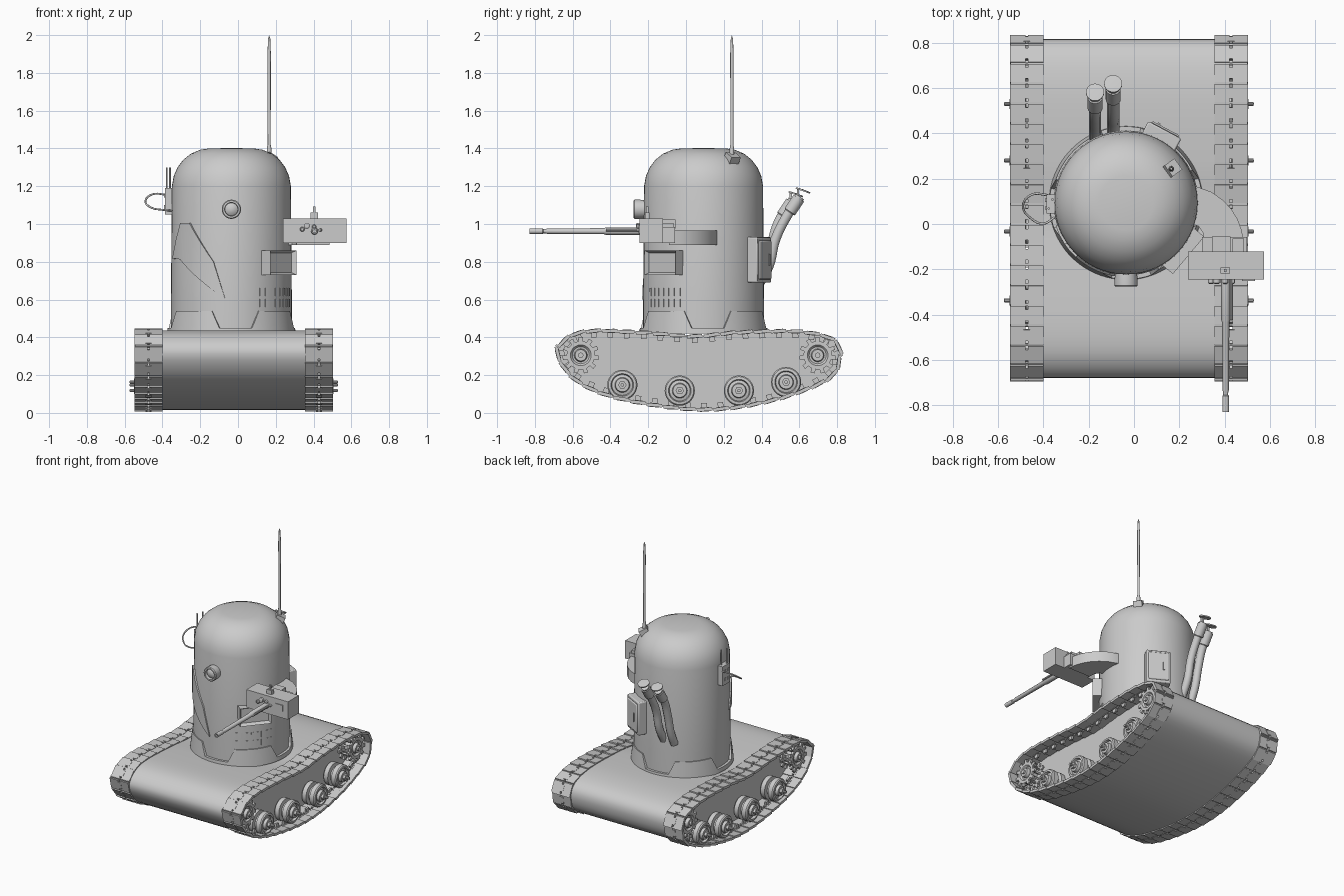
import bpy, bmesh, math
from mathutils import Matrix, Vector
from math import radians as rad, cos, sin, pi

if "Cube" in bpy.data.objects:
    bpy.data.objects.remove(bpy.data.objects["Cube"])

CX = -0.0225                      # centre line of the hull
BX, BY = -0.035, 0.093            # axis of the round body


def finish(name, bm, loc=(0, 0, 0), mirror=False, bevel=0):
    bmesh.ops.remove_doubles(bm, verts=bm.verts, dist=1e-5)
    bmesh.ops.recalc_face_normals(bm, faces=bm.faces)
    me = bpy.data.meshes.new(name)
    bm.to_mesh(me)
    bm.free()
    ob = bpy.data.objects.new(name, me)
    ob.location = loc
    bpy.context.collection.objects.link(ob)
    if bevel:
        m = ob.modifiers.new("bevel", 'BEVEL')
        m.width, m.segments = bevel, 2
    if mirror:
        ob.modifiers.new("mirror", 'MIRROR')
    return ob


def box(bm, c, s, M=Matrix()):
    T = M @ Matrix.Translation(c) @ Matrix.Diagonal((*s, 1))
    return bmesh.ops.create_cube(bm, size=1, matrix=T)['verts']


def aim(loc, axis):
    return Matrix.Translation(loc) @ Vector(axis).to_track_quat('Z', 'Y').to_matrix().to_4x4()


def lathe(bm, prof, M=Matrix(), n=24):
    rings = [[bm.verts.new(M @ Vector((r * cos(2 * pi * i / n), r * sin(2 * pi * i / n), z)))
              for i in range(n)] for r, z in prof]
    for a, b in zip(rings, rings[1:]):
        for i in range(n):
            bm.faces.new((a[i], a[(i + 1) % n], b[(i + 1) % n], b[i]))


def prism(bm, pts, vec):
    a = [bm.verts.new(p) for p in pts]
    b = [bm.verts.new(Vector(p) + Vector(vec)) for p in pts]
    bm.faces.new(a)
    bm.faces.new(b)
    for i in range(len(a)):
        j = (i + 1) % len(a)
        bm.faces.new((a[i], a[j], b[j], b[i]))


def tube(name, pts, r):
    cu = bpy.data.curves.new(name, 'CURVE')
    cu.dimensions, cu.bevel_depth, cu.bevel_resolution, cu.use_fill_caps = '3D', r, 3, True
    sp = cu.splines.new('BEZIER')
    sp.bezier_points.add(len(pts) - 1)
    for bp, p in zip(sp.bezier_points, pts):
        bp.co = p
        bp.handle_left_type = bp.handle_right_type = 'AUTO'
    sp.resolution_u = 6
    ob = bpy.data.objects.new(name, cu)
    bpy.context.collection.objects.link(ob)


def wall(a, r, z):
    # frame on the body wall: local x points outward
    return (Matrix.Translation((BX, BY, z)) @ Matrix.Rotation(rad(a), 4, 'Z')
            @ Matrix.Translation((r, 0, 0)))


def lerp(t, table):
    for (a, u), (b, v) in zip(table, table[1:]):
        if t <= b:
            return u + (v - u) * (t - a) / (b - a)
    return table[-1][1]


# side outline of the running gear (y, z), smoothed and measured by length
ctrl = [Vector(p) for p in [(-.69, .31), (-.635, .405), (-.5, .445), (-.22, .437), (.04, .418),
        (.28, .438), (.6, .442), (.785, .395), (.825, .29), (.75, .165), (.44, .05),
        (.07, .006), (-.355, .065), (-.59, .165)]]
K, path = len(ctrl), []
for i in range(K):
    p0, p1, p2, p3 = (ctrl[(i + j) % K] for j in (-1, 0, 1, 2))
    for s in range(12):
        t = s / 12
        path.append(.5 * (2 * p1 + (p2 - p0) * t + (2 * p0 - 5 * p1 + 4 * p2 - p3) * t * t
                          + (3 * p1 - p0 - 3 * p2 + p3) * t ** 3))
cum = [0]
for i, p in enumerate(path):
    cum.append(cum[-1] + (path[(i + 1) % len(path)] - p).length)
table = list(zip(cum, path + path[:1]))


def inset(s, d):
    # point at length s moved inward by d, with its direction
    L = cum[-1]
    t = (lerp((s + .01) % L, table) - lerp((s - .01) % L, table)).normalized()
    return lerp(s % L, table) + Vector((t.y, -t.x)) * d, t


# hull
bm = bmesh.new()
prism(bm, [(-.377, *inset(cum[-1] * i / 90, .01)[0]) for i in range(90)], (.754, 0, 0))
finish("hull", bm, (CX, 0, 0))

# track links
bm = bmesh.new()
N = 38
pitch = cum[-1] / N
for i in range(N):
    p, t = inset(pitch * i, .012)
    M = (Matrix.Translation((0, p.x, p.y)) @ Matrix.Rotation(math.atan2(t.y, t.x) + rad(4), 4, 'X'))
    for x in (.411, .491):
        box(bm, (x, 0, 0), (.068, pitch * .9, .018), M)
    box(bm, (.451, 0, 0), (.03, pitch * .55, .022), M)
    box(bm, (.451, 0, -.02), (.014, .03, .03), M)
    box(bm, (.45, pitch / 2, -.004), (.146, .01, .01), M)
finish("track_links", bm, (CX, 0, 0), mirror=True)

# road wheels with hub bolts
bm = bmesh.new()
wheel = [(0, 0), (.03, 0), (.03, .02), (.074, .02), (.08, .026), (.08, .058), (.055, .062), (.055, .082),
         (.08, .086), (.08, .118), (.074, .126), (.06, .128), (.055, .112), (.04, .116), (.036, .136), (0, .138)]
for y, z in [(-.337, .148), (-.033, .118), (.28, .118), (.53, .163)]:
    lathe(bm, wheel, aim((.372, y, z), (1, 0, 0)), 28)
    lathe(bm, [(.022, .136), (.022, .155), (0, .155)], aim((.372, y, z), (1, 0, 0)), 6)
    lathe(bm, [(.009, .15), (.009, .178), (0, .18)], aim((.372, y, z), (1, 0, 0)), 10)
finish("road_wheels", bm, (CX, 0, 0), mirror=True)

# sprockets
bm = bmesh.new()
for y, z in [(-.557, .305), (.697, .305)]:
    lathe(bm, [(0, 0), (.05, 0), (.05, .03), (.075, .03), (.075, .045), (.042, .05), (.042, .1), (.075, .105),
               (.075, .12), (.055, .12), (.045, .108), (.035, .108), (.03, .13), (.014, .13), (.014, .142),
               (0, .142)], aim((.372, y, z), (1, 0, 0)), 28)
    for k in range(11):
        R = Matrix.Translation((0, y, z)) @ Matrix.Rotation(2 * pi * k / 11, 4, 'X')
        for x in (.41, .484):
            box(bm, (x, 0, .08), (.014, .022, .034), R)
        box(bm, (.447, 0, .062), (.08, .012, .012), R)
finish("sprockets", bm, (CX, 0, 0), mirror=True)

# domed body
bm = bmesh.new()
lathe(bm, [(0, .42), (.32, .42), (.32, .6), (.315, 1.2), (.305, 1.255), (.285, 1.3), (.255, 1.34),
           (.215, 1.372), (.165, 1.393), (.12, 1.4), (0, 1.402)], n=56)
finish("body", bm, (BX, BY, 0))

# skirt with four notches
bm = bmesh.new()
rows = []
for i in range(96):
    a = 3.75 * i
    d = abs((a + 45) % 90 - 45)
    h = .45 + .09 * min(1, max(0, (d - 15) / 7.5))
    A = rad(a + 4)
    rows.append([bm.verts.new((r * cos(A), r * sin(A), z)) for r, z in
                 [(.31, .42), (.34, .42), (.341 - (h - .42) * .12, h), (.31, h)]])
for i in range(96):
    for j in range(4):
        bm.faces.new((rows[i][j], rows[i - 1][j], rows[i - 1][(j + 1) % 4], rows[i][(j + 1) % 4]))
finish("skirt", bm, (BX, BY, 0))

# curved side plate, front left
bm = bmesh.new()
top = [(6, .606), (17, .8), (43, 1.005), (56, 1.005), (72, .83)]
low = [(6, .6), (58, .82), (72, .815)]
rows = []
for a in [6, 10, 17, 23, 30, 37, 43, 50, 56, 64, 72]:
    A = rad(270 - a)
    rows.append([bm.verts.new((r * cos(A), r * sin(A), lerp(a, tb))) for r, tb in
                 [(.31, low), (.327, low), (.327, top), (.31, top)]])
for p, q in zip(rows, rows[1:]):
    for j in range(4):
        bm.faces.new((p[j], q[j], q[(j + 1) % 4], p[(j + 1) % 4]))
bm.faces.new(rows[0])
bm.faces.new(rows[-1])
finish("side_plate", bm, (BX, BY, 0))

# front lens
bm = bmesh.new()
lathe(bm, [(.046, -.03), (.051, .03), (.051, .055), (.046, .06), (.036, .06), (.034, .04), (.02, .05), (0, .053)],
      aim((BX, BY - .31, 1.078), (0, -1, 0)), 28)
finish("lens", bm)

# framed lamp box, front right
bm = bmesh.new()
vs = box(bm, (0, 0, 0), (.09, .215, .13), wall(-40, .315, .795))
out = Vector((cos(rad(-40)), sin(rad(-40)), 0))
bm.normal_update()
face = max(bm.faces, key=lambda f: f.normal.dot(out))
bmesh.ops.inset_region(bm, faces=[face], thickness=.018)
bmesh.ops.translate(bm, verts=face.verts, vec=out * -.025)
finish("lamp_box", bm)

# rear locker with raised lid and handle
M = wall(62, .33, .81)
bm = bmesh.new()
box(bm, (0, 0, 0), (.07, .165, .24), M)
box(bm, (.037, 0, 0), (.014, .135, .205), M)
finish("rear_locker", bm, bevel=.012)
bm = bmesh.new()
box(bm, (.046, .035, 0), (.01, .012, .06), M)
finish("locker_handle", bm)

# vent slots in two rows
bm = bmesh.new()
for z in (.582, .64):
    for k in range(8):
        box(bm, (0, 0, 0), (.008, .014, .042), wall(-61 + 6.2 * k, .319, z))
finish("vent_slots", bm)

# gun arm
bm = bmesh.new()
prism(bm, [(x, y, .89) for x, y in [(.2, .17), (.277, .165), (.34, .142), (.39, .108), (.43, .066), (.458, .02),
      (.476, -.03), (.485, -.09), (.31, -.09), (.305, -.04), (.285, -.01), (.2, .02)]], (0, 0, .075))
finish("gun_arm", bm)

# gun housing, sight and controls
bm = bmesh.new()
for c, s in [((.407, -.183, .965), (.335, .125, .13)), ((.4, -.09, .942), (.2, .064, .085)),
             ((.385, -.1, 1.0), (.08, .09, .045)), ((.46, -.1, .99), (.05, .07, .03)),
             ((.403, -.205, 1.045), (.04, .025, .03)), ((.403, -.205, 1.07), (.012, .014, .045)),
             ((.505, -.247, .972), (.058, .008, .045))]:
    box(bm, c, s)
finish("gun_housing", bm)
bm = bmesh.new()
for x, z, r in [(.34, .972, .013), (.365, .99, .016), (.4, .958, .014), (.403, .985, .012), (.437, .968, .008)]:
    lathe(bm, [(r, 0), (r, .016), (r * .6, .02), (0, .02)], aim((x, -.244, z), (0, -1, 0)), 12)
finish("gun_knobs", bm)

# gun barrel
bm = bmesh.new()
lathe(bm, [(.02, 0), (.02, .18), (.016, .19), (.014, .49), (.011, .5), (.011, .51), (.015, .515), (.015, .585),
           (.008, .585), (.008, .54), (0, .54)], aim((.405, -.244, .962), (0, -1, 0)), 16)
lathe(bm, [(.007, 0), (.007, .18), (0, .18)], aim((.43, -.244, .968), (0, -1, 0)), 8)
finish("gun_barrel", bm)

# exhaust pipes with tilted caps
for n, x, dy, dz in [("left", -.172, -.02, -.02), ("right", -.092, .018, .0)]:
    pts = [(x, .38, .67), (x, .43 + dy / 2, .78 + dz), (x, .465 + dy / 2, .92 + dz),
           (x, .515 + dy, 1.04 + dz), (x, .585 + dy, 1.145 + dz)]
    tube("exhaust_pipe_" + n, pts, .027)
    bm = bmesh.new()
    lathe(bm, [(.029, -.1), (.033, -.095), (.033, -.01), (.022, -.01), (.022, -.03), (0, -.03)],
          aim((x, .585 + dy, 1.145 + dz), (0, .07, .105)), 20)
    lathe(bm, [(0, .02), (.04, .02), (.04, .028), (0, .03)], aim((x, .593 + dy, 1.155 + dz), (0, .35, 1)), 20)
    box(bm, (x, .575 + dy, 1.16 + dz), (.02, .012, .05))
    finish("exhaust_cap_" + n, bm)

# antenna on tilted foot
bm = bmesh.new()
R = Matrix.Translation((.165, .243, 1.345)) @ Matrix.Rotation(rad(36), 4, 'Z') @ Matrix.Rotation(rad(28), 4, 'Y')
box(bm, (0, 0, 0), (.06, .06, .05), R)
lathe(bm, [(.013, 1.34), (.012, 1.4), (.008, 1.42), (.009, 1.9), (.006, 1.98), (0, 2.0)],
      Matrix.Translation((.165, .243, 0)), 12)
finish("antenna", bm)

# left radio box with prongs and cable loop
bm = bmesh.new()
box(bm, (-.368, .088, 1.12), (.038, .085, .14))
for y, z in [(.07, 1.15), (.105, 1.15), (.07, 1.09), (.105, 1.09)]:
    box(bm, (-.388, y, z), (.008, .014, .02))
for x, y in [(-.377, .068), (-.36, .108)]:
    lathe(bm, [(.005, 1.18), (.005, 1.3), (0, 1.3)], Matrix.Translation((x, y, 0)), 8)
finish("radio_box", bm)
tube("cable_loop", [(-.38, .128, 1.155), (-.45, .13, 1.158), (-.49, .08, 1.12), (-.455, .025, 1.085),
                    (-.4, .002, 1.075), (-.35, .03, 1.07)], .005)

# shading
bpy.ops.object.select_all(action='DESELECT')
for ob in bpy.data.objects:
    if ob.type == 'MESH':
        ob.select_set(True)
        bpy.context.view_layer.objects.active = ob
bpy.ops.object.shade_smooth_by_angle(angle=rad(32))
